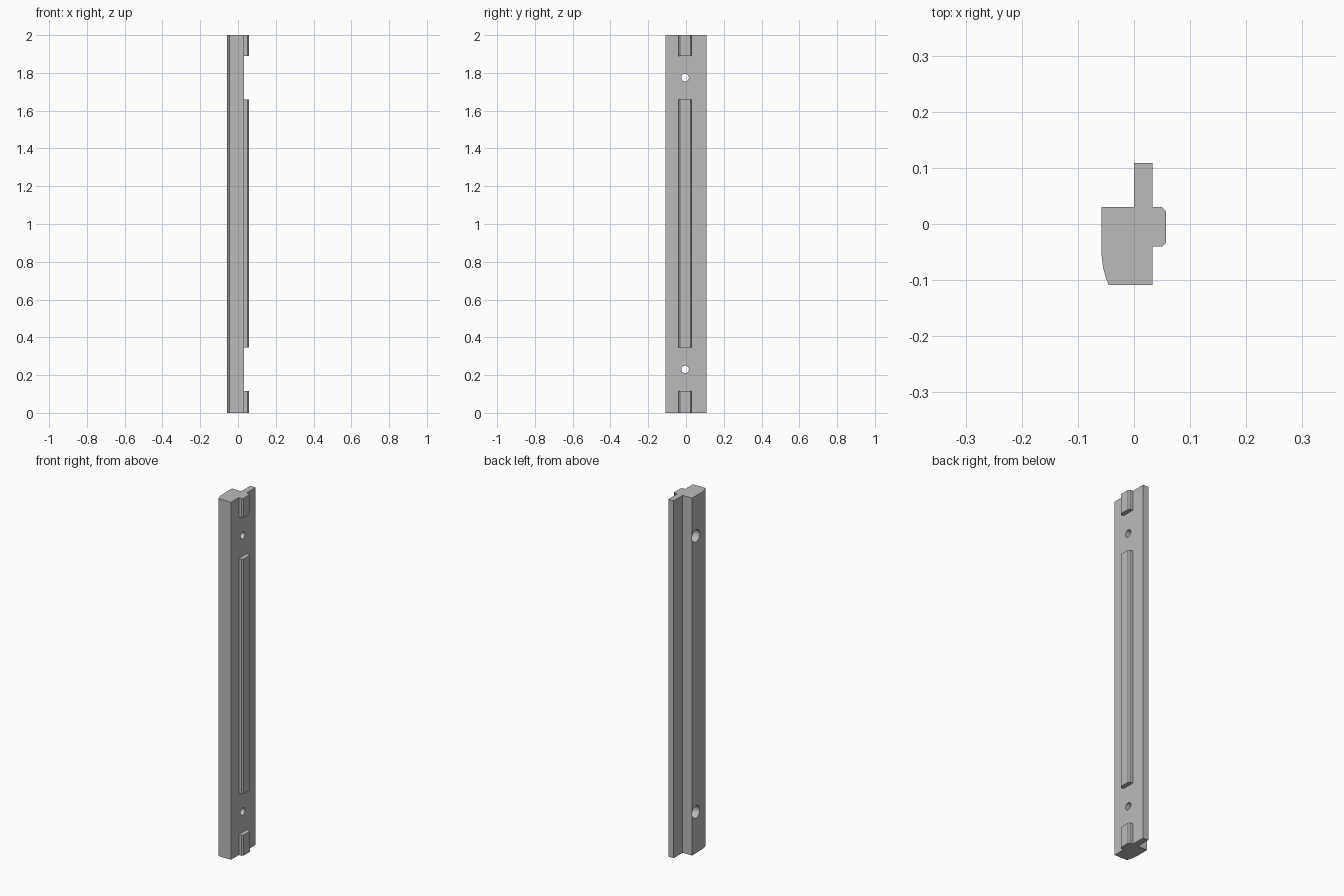
import bpy, bmesh, math

cube = bpy.data.objects.get("Cube")
if cube:
    bpy.data.objects.remove(cube, do_unlink=True)

HEIGHT = 2.0
MID_Y = -0.005      # centre line of tongues and screw holes
FACE_X = 0.033      # flat mounting face

grey = bpy.data.materials.new("plain grey")
grey.use_nodes = True
colour = (0.5, 0.5, 0.5, 1)
grey.diffuse_color = colour
grey.node_tree.nodes["Principled BSDF"].inputs["Base Color"].default_value = colour


def extrude(name, profile, z0, z1):
    """Extrude an xy outline from z0 to z1."""
    bm = bmesh.new()
    base = bm.faces.new([bm.verts.new((x, y, z0)) for x, y in profile])
    top = bmesh.ops.extrude_face_region(bm, geom=[base])["geom"]
    verts = [v for v in top if isinstance(v, bmesh.types.BMVert)]
    bmesh.ops.translate(bm, verts=verts, vec=(0, 0, z1 - z0))
    bmesh.ops.recalc_face_normals(bm, faces=bm.faces)
    mesh = bpy.data.meshes.new(name)
    bm.to_mesh(mesh)
    bm.free()
    mesh.materials.append(grey)
    obj = bpy.data.objects.new(name, mesh)
    bpy.context.collection.objects.link(obj)
    return obj


def drill(target, radius, x0, x1, z):
    """Cut a round hole along x through the target."""
    bpy.ops.mesh.primitive_cylinder_add(
        vertices=32, radius=radius, depth=x1 - x0,
        location=((x0 + x1) / 2, MID_Y, z), rotation=(0, math.pi / 2, 0))
    cutter = bpy.context.object
    cutter.name = "hole_cutter"
    cutter.hide_render = True
    cutter.data.materials.append(grey)
    mod = target.modifiers.new("hole", "BOOLEAN")
    mod.operation = "DIFFERENCE"
    mod.solver = "EXACT"
    mod.object = cutter
    bpy.context.view_layer.objects.active = target
    bpy.ops.object.modifier_apply(modifier=mod.name)
    bpy.data.objects.remove(cutter, do_unlink=True)


# Main strip: thick block with a rounded corner and a thin rear flange
radius, sweep, steps = 0.159, 0.407, 8
arc = [(-0.058 + radius * (1 - math.cos(sweep * i / steps)),
        -0.046 - radius * math.sin(sweep * i / steps)) for i in range(steps + 1)]
outline = arc + [(FACE_X, arc[-1][1]), (FACE_X, 0.109), (0, 0.109),
                 (0, 0.03), (-0.058, 0.03)]
strip = extrude("strip_body", outline, 0, HEIGHT)

# Screw holes with counterbores on the outer side
for z in (0.23, 1.775):
    drill(strip, 0.02, -0.1, 0.1, z)
    drill(strip, 0.034, -0.1, 0.0, z)

# Chamfered locating tongues
half, depth, chamfer = 0.035, 0.024, 0.007
tongue = [(FACE_X, MID_Y - half), (FACE_X + depth - chamfer, MID_Y - half),
          (FACE_X + depth, MID_Y - half + chamfer),
          (FACE_X + depth, MID_Y + half - chamfer),
          (FACE_X + depth - chamfer, MID_Y + half), (FACE_X, MID_Y + half)]
for name, z0, z1 in (("lower_tongue", 0, 0.115), ("middle_tongue", 0.345, 1.66),
                     ("upper_tongue", 1.89, HEIGHT)):
    extrude(name, tongue, z0, z1)

# Smooth the rounded surfaces, keep the edges crisp
bpy.ops.object.select_all(action="DESELECT")
strip.select_set(True)
bpy.context.view_layer.objects.active = strip
bpy.ops.object.shade_smooth_by_angle(angle=math.radians(20))
